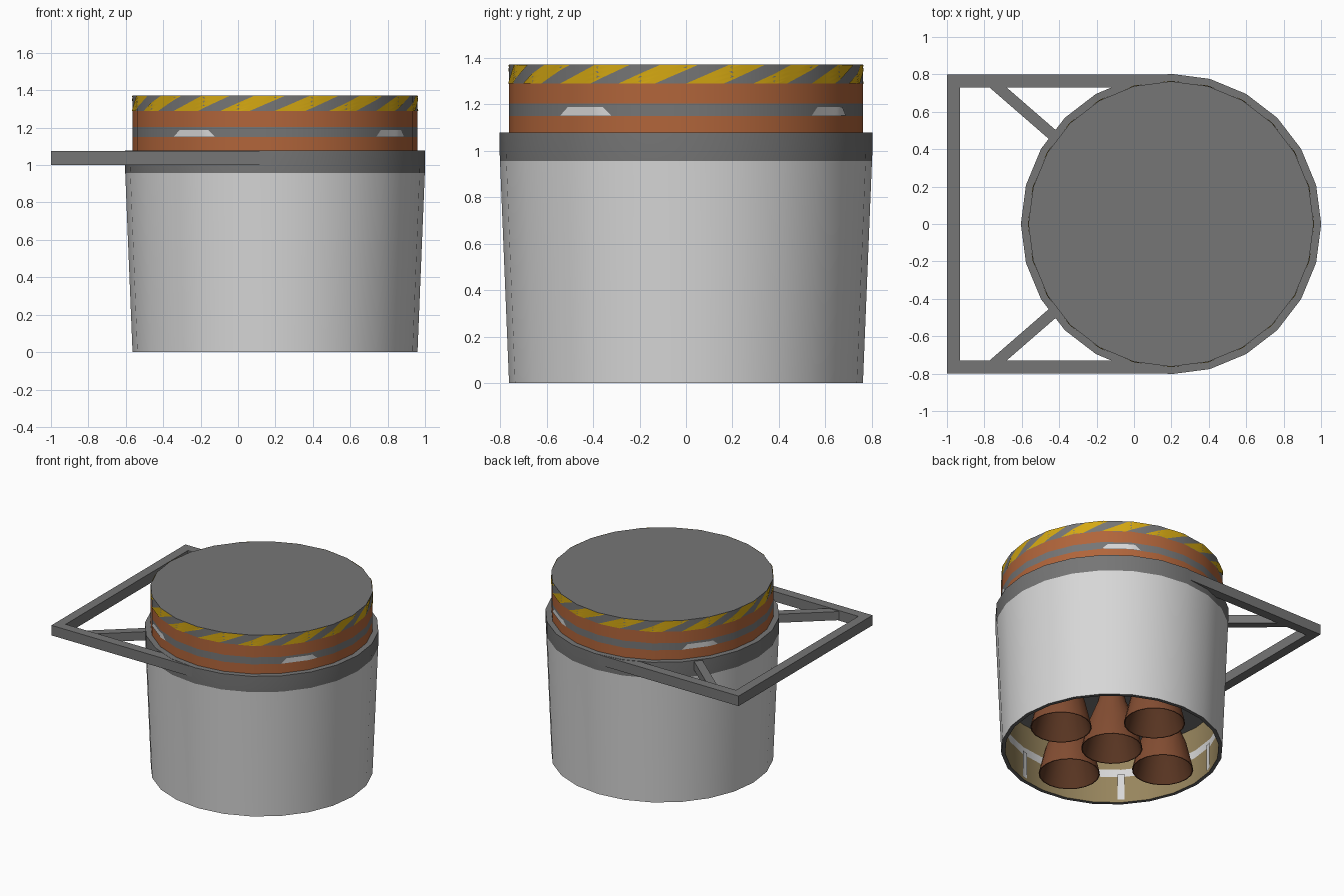
import bpy, bmesh, math
from math import pi, cos, sin, radians
from mathutils import Vector

if "Cube" in bpy.data.objects:
    bpy.data.objects.remove(bpy.data.objects["Cube"])

CX = 0.198      # axis of the round body
SIDES = 24


def material(name, r, g, b):
    m = bpy.data.materials.new(name)
    m.diffuse_color = (r, g, b, 1)
    m.use_nodes = True
    m.node_tree.nodes["Principled BSDF"].inputs["Base Color"].default_value = m.diffuse_color
    return m


GREY = material("mid_grey", 0.18, 0.18, 0.18)
DARK = material("rim_grey", 0.13, 0.13, 0.13)
WHITE = material("off_white", 0.68, 0.68, 0.68)
RUST = material("rust_orange", 0.44, 0.13, 0.043)
BELL = material("nozzle_brown", 0.23, 0.075, 0.032)
BELL_IN = material("nozzle_inner_brown", 0.10, 0.036, 0.016)
YELLOW = material("hazard_yellow", 0.66, 0.39, 0.006)
TAN = material("tan_lining", 0.31, 0.235, 0.11)


def finish(name, bm, mats, smooth=True):
    me = bpy.data.meshes.new(name)
    bm.to_mesh(me)
    bm.free()
    for m in mats:
        me.materials.append(m)
    ob = bpy.data.objects.new(name, me)
    bpy.context.collection.objects.link(ob)
    if smooth:
        bpy.ops.object.select_all(action='DESELECT')
        ob.select_set(True)
        bpy.context.view_layer.objects.active = ob
        bpy.ops.object.shade_smooth_by_angle(angle=radians(32))
    return ob


def lathe(name, profile, mats, center=(CX, 0), sides=SIDES):
    """Spin (radius, z, material index of the segment that follows)."""
    bm = bmesh.new()
    rings = []
    for r, z, _ in profile:
        if r == 0:
            rings.append([bm.verts.new((center[0], center[1], z))] * sides)
        else:
            rings.append([bm.verts.new((center[0] + r * cos(2 * pi * i / sides),
                                        center[1] + r * sin(2 * pi * i / sides), z))
                          for i in range(sides)])
    for k in range(len(profile) - 1):
        a, b = rings[k], rings[k + 1]
        for i in range(sides):
            j = (i + 1) % sides
            quad = list(dict.fromkeys([a[i], a[j], b[j], b[i]]))
            bm.faces.new(quad).material_index = profile[k][2]
    return finish(name, bm, mats)


def wall_point(r, deg, z):
    """Point on the flat-sided round wall."""
    step = 360 / SIDES
    off = radians((deg % step) - step / 2)
    rr = r * cos(radians(step / 2)) / cos(off)
    a = radians(deg)
    return Vector((CX + rr * cos(a), rr * sin(a), z))


def wall_patch(bm, r, low, high, z0, z1, cols=6, rows=4, inward=False):
    """Thin plate hugging the wall; low/high = start and end angle at z0/z1."""
    grid = []
    for k in range(rows + 1):
        t = k / rows
        a0 = low[0] + (high[0] - low[0]) * t
        a1 = low[1] + (high[1] - low[1]) * t
        grid.append([bm.verts.new(wall_point(r, a0 + (a1 - a0) * c / cols, z0 + (z1 - z0) * t))
                     for c in range(cols + 1)])
    for k in range(rows):
        for c in range(cols):
            q = [grid[k][c], grid[k][c + 1], grid[k + 1][c + 1], grid[k + 1][c]]
            bm.faces.new(q[::-1] if inward else q)


def beam(name, p, q, width, z0, z1):
    """Square bar lying flat between two plan points."""
    p, q = Vector(p), Vector(q)
    d = (q - p).normalized()
    n = Vector((-d.y, d.x)) * width / 2
    bm = bmesh.new()
    lo = [bm.verts.new((v.x, v.y, z0)) for v in (p - n, q - n, q + n, p + n)]
    hi = [bm.verts.new((v.co.x, v.co.y, z1)) for v in lo]
    bm.faces.new(lo[::-1])
    bm.faces.new(hi)
    for i in range(4):
        j = (i + 1) % 4
        bm.faces.new([lo[i], lo[j], hi[j], hi[i]])
    return finish(name, bm, [GREY], smooth=False)


# Tapered skirt with lined engine bay, bottom rim and collar
lathe("skirt", [
    (0, 0.45, 2), (0.753, 0.45, 3), (0.745, 0.265, 0), (0.743, 0.205, 3),
    (0.735, 0, 1), (0.762, 0, 0), (0.801, 0.957, 2), (0.803, 1.0, 2),
    (0.803, 1.078, 2), (0.74, 1.078, 2)], [WHITE, DARK, GREY, TAN])

# White vertical ribs on the lining
bm = bmesh.new()
for i in range(6):
    a = 45 + 60 * i
    wall_patch(bm, 0.731, (a - 1.9, a + 1.9), (a - 1.9, a + 1.9), 0.02, 0.22,
               cols=2, rows=1, inward=True)
finish("lining_ribs", bm, [WHITE])

# Upper drum with painted bands and flat cap
lathe("upper_drum", [
    (0.763, 1.06, 0), (0.763, 1.15, 1), (0.763, 1.203, 0), (0.763, 1.29, 1),
    (0.763, 1.371, 1), (0, 1.371, 1)], [RUST, GREY])

# Slanted hazard stripes around the top of the drum
bm = bmesh.new()
N = 16
for i in range(N):
    a = 360 * i / N
    w = 0.55 * 360 / N
    wall_patch(bm, 0.766, (a, a + w), (a + 14, a + 14 + w), 1.29, 1.37, cols=8)
finish("hazard_stripes", bm, [YELLOW])

# Four plain light patches on the grey band
bm = bmesh.new()
for i in range(4):
    a = 55 + 90 * i
    wall_patch(bm, 0.766, (a - 10, a + 10), (a - 7, a + 7), 1.152, 1.188, cols=10, rows=2)
finish("band_patches", bm, [WHITE])

# Five bell nozzles: one central, four around it
R = 0.455
for i, c in enumerate([(0, 0), (R, 0), (0, R), (-R, 0), (0, -R)]):
    lathe(f"nozzle_{i + 1}", [
        (0, 0.38, 1), (0.085, 0.36, 1), (0.155, 0.2, 1), (0.204, 0.005, 0),
        (0.211, 0.005, 0), (0.165, 0.2, 0), (0.098, 0.37, 0), (0.08, 0.46, 0)],
        [BELL, BELL_IN], center=(CX + c[0], c[1]), sides=20)

# Side frame: end bar, two arms, two diagonal struts
beam("frame_end_bar", (-0.965, -0.8), (-0.965, 0.8), 0.07, 1.0, 1.076)
for side, s in (("front", -1), ("back", 1)):
    beam(f"frame_arm_{side}", (-0.93, s * 0.765), (0.2, s * 0.765), 0.07, 1.0, 1.076)
    beam(f"frame_strut_{side}", (-0.75, s * 0.75), (-0.41, s * 0.455), 0.06, 1.005, 1.07)
